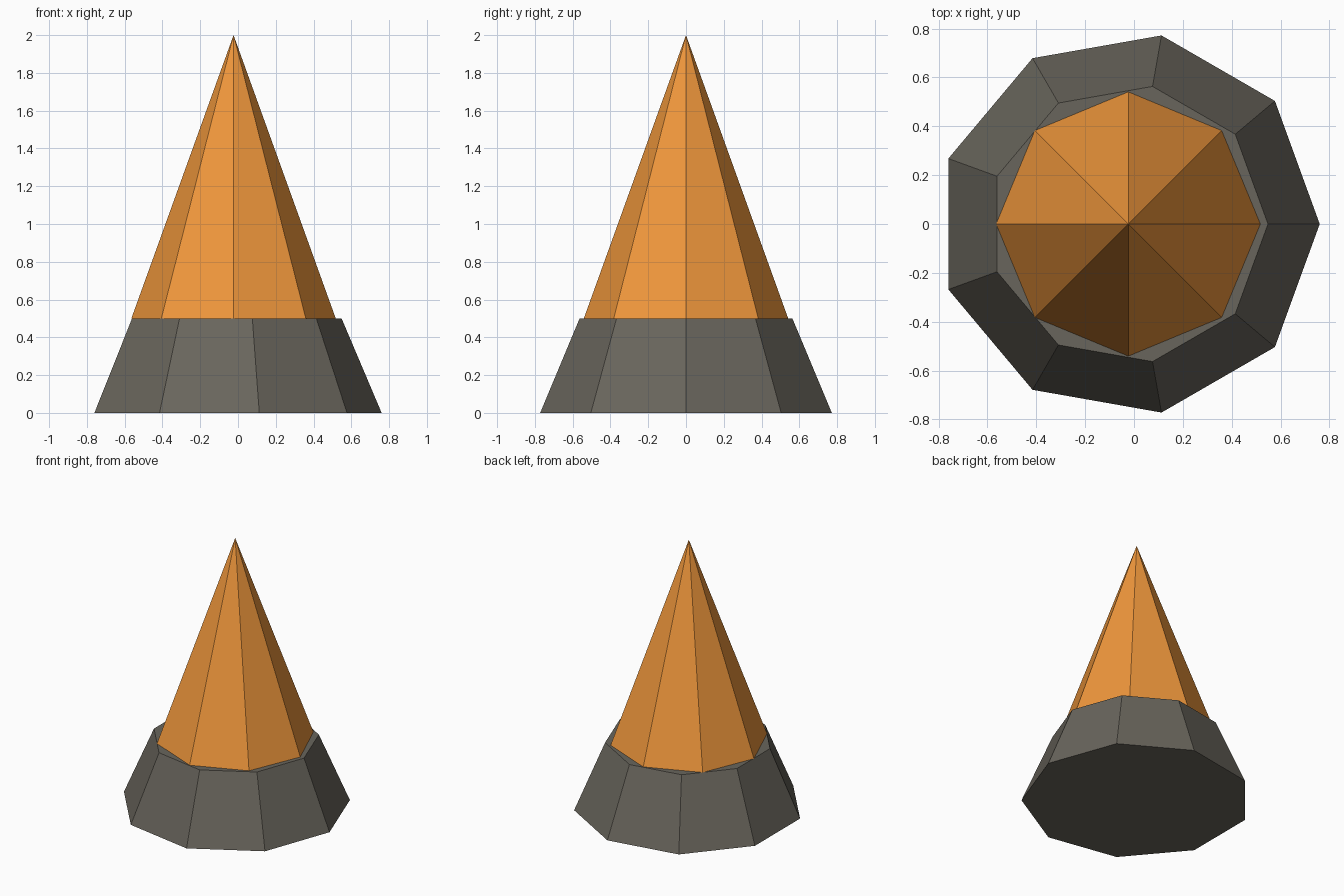
import bpy, bmesh
from math import cos, sin, tau

if "Cube" in bpy.data.objects:
    bpy.data.objects.remove(bpy.data.objects["Cube"])

CENTRE_X = -0.0235  # the nine-sided base is offset so its bounds centre on x = 0


def material(name, rgb):
    mat = bpy.data.materials.new(name)
    mat.diffuse_color = (*rgb, 1)
    mat.use_nodes = True
    mat.node_tree.nodes["Principled BSDF"].inputs["Base Color"].default_value = mat.diffuse_color
    return mat


def tapered_prism(name, sides, r_bottom, r_top, z_bottom, z_top, mat):
    """Flat-faced frustum, or a pointed cone when r_top is zero; first corner on +x."""
    bm = bmesh.new()

    def ring(r, z):
        return [bm.verts.new((r * cos(tau * i / sides), r * sin(tau * i / sides), z))
                for i in range(sides)]

    low = ring(r_bottom, z_bottom)
    bm.faces.new(low[::-1])
    if r_top:
        high = ring(r_top, z_top)
        bm.faces.new(high)
    else:
        high = [bm.verts.new((0, 0, z_top))]
    for i in range(sides):
        j = (i + 1) % sides
        if r_top:
            bm.faces.new((low[i], low[j], high[j], high[i]))
        else:
            bm.faces.new((low[i], low[j], high[0]))
    mesh = bpy.data.meshes.new(name)
    bm.to_mesh(mesh)
    bm.free()
    mesh.materials.append(mat)
    obj = bpy.data.objects.new(name, mesh)
    obj.location.x = CENTRE_X
    bpy.context.collection.objects.link(obj)
    return obj


# Nine-sided dark base
tapered_prism("base", 9, 0.784, 0.572, 0, 0.5, material("dark_stone", (0.14, 0.13, 0.107)))

# Eight-sided orange spike standing on the base
tapered_prism("spike", 8, 0.541, 0, 0.5, 2.0, material("orange", (0.87, 0.31, 0.045)))
